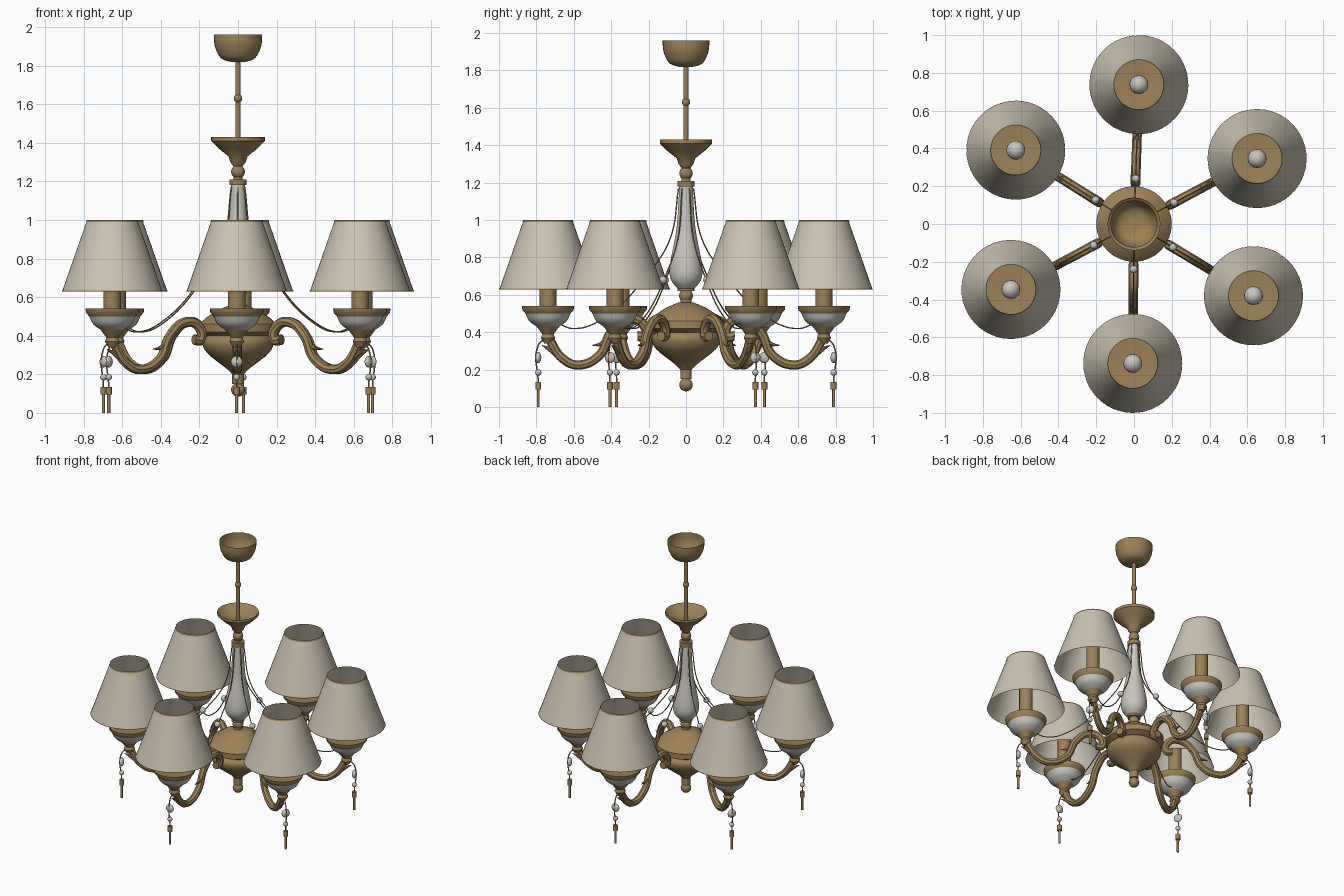
import bpy, bmesh, math
from mathutils import Matrix, Vector


def material(name, red, green, blue):
    mat = bpy.data.materials.new(name)
    mat.use_nodes = True
    colour = (red, green, blue, 1)
    mat.diffuse_color = colour
    mat.node_tree.nodes["Principled BSDF"].inputs["Base Color"].default_value = colour
    return mat


def smooth_object(obj):
    bpy.ops.object.select_all(action='DESELECT')
    bpy.context.view_layer.objects.active = obj
    obj.select_set(True)
    bpy.ops.object.shade_smooth_by_angle(angle=math.radians(40))


def add_object(name, data, mat):
    data.materials.append(mat)
    obj = bpy.data.objects.new(name, data)
    bpy.context.collection.objects.link(obj)
    return obj


def mesh_object(name, bm, mat, x):
    bmesh.ops.recalc_face_normals(bm, faces=bm.faces)
    bm.transform(Matrix.Translation((x, 0, 0)))
    mesh = bpy.data.meshes.new(name)
    bm.to_mesh(mesh)
    bm.free()
    obj = add_object(name, mesh, mat)
    smooth_object(obj)
    return obj


def lathe(name, mat, profile, x=0, sides=32):
    """Turn a (radius, height) profile about a vertical axis at x."""
    bm = bmesh.new()
    verts = [bm.verts.new((radius, 0, height)) for radius, height in profile]
    edges = [bm.edges.new(pair) for pair in zip(verts, verts[1:])]
    bmesh.ops.spin(bm, geom=verts + edges, cent=(0, 0, 0), axis=(0, 0, 1),
                   angle=math.tau, steps=sides, use_duplicate=False)
    bmesh.ops.remove_doubles(bm, verts=bm.verts, dist=0.0001)
    return mesh_object(name, bm, mat, x)


def cylinder(name, mat, radius, bottom, top, x=0, sides=16):
    outline = [(0, bottom), (radius, bottom), (radius, top), (0, top)]
    return lathe(name, mat, outline, x, sides)


def ball(name, mat, radius, height, x=0, flatten=1):
    bm = bmesh.new()
    bmesh.ops.create_uvsphere(bm, u_segments=16, v_segments=10, radius=radius)
    bm.transform(Matrix.Translation((0, 0, height)) @ Matrix.Diagonal((flatten, 1, 1, 1)))
    return mesh_object(name, bm, mat, x)


def tube(name, mat, path, thickness, end_scale=1):
    """Round tube through (distance from axis, height) points."""
    curve = bpy.data.curves.new(name, 'CURVE')
    curve.dimensions = '3D'
    curve.fill_mode = 'FULL'
    curve.bevel_depth = thickness
    curve.bevel_resolution = 2
    curve.resolution_u = 8
    curve.use_fill_caps = True
    spline = curve.splines.new('BEZIER')
    spline.bezier_points.add(len(path) - 1)
    for i, (point, (distance, height)) in enumerate(zip(spline.bezier_points, path)):
        point.co = (distance, 0, height)
        point.handle_left_type = point.handle_right_type = 'AUTO'
        point.radius = 1 + (end_scale - 1) * i / (len(path) - 1)
    obj = add_object(name, curve, mat)
    bpy.ops.object.select_all(action='DESELECT')
    bpy.context.view_layer.objects.active = obj
    obj.select_set(True)
    bpy.ops.object.convert(target='MESH')
    obj = bpy.context.view_layer.objects.active
    smooth_object(obj)
    return obj


def rounded(profile, steps=4):
    """Refine a profile into a flowing curve through its points."""
    points = [Vector(p) for p in profile]
    padded = [points[0], *points, points[-1]]
    result = []
    for before, start, end, after in zip(padded, padded[1:], padded[2:], padded[3:]):
        for step in range(steps):
            t = step / steps
            leave, arrive = (end - before) / 2, (after - start) / 2
            bend = start.lerp(end, t * t * (3 - 2 * t))
            result.append(bend + leave * t * (1 - t) ** 2 - arrive * t * t * (1 - t))
    return result + [points[-1]]


def shade_radius(height):
    return 0.26 - (height - SHADE_BOTTOM) * 0.35


def shade_band(name, mat, bottom, top, offset):
    profile = [(shade_radius(height) + offset, height) for height in (bottom, top)]
    return lathe(name, mat, profile, REACH, sides=48)


old_cube = bpy.data.objects.get("Cube")
if old_cube:
    bpy.data.objects.remove(old_cube)

gold = material("antique gold", 0.34, 0.22, 0.09)
cream = material("cream fabric", 0.6, 0.55, 0.45)
white = material("milky glass", 0.58, 0.56, 0.51)

REACH = 0.738
SHADE_BOTTOM, SHADE_TOP = 0.63, 1.0
PENDANT = 0.79

# Ceiling canopy and rod
lathe("ceiling_canopy", gold,
      rounded([(0.125, 1.96), (0.12, 1.9), (0.09, 1.84), (0.04, 1.82), (0, 1.82)]))
cylinder("rod", gold, 0.013, 1.37, 1.82)
ball("rod_knob", gold, 0.022, 1.63)

# Upper dish with its turned neck
lathe("upper_dish", gold, [(0, 1.37), (0.1, 1.39), (0.14, 1.43), (0.14, 1.41),
                           (0.1, 1.37), (0.05, 1.33), (0.04, 1.3), (0.025, 1.28)])
cylinder("upper_neck", gold, 0.024, 1.2, 1.3)
ball("upper_bead", gold, 0.036, 1.25, flatten=1)
cylinder("column_cap", gold, 0.045, 1.18, 1.21, sides=32)

# Glass column and collar below it
lathe("glass_column", white, rounded([(0.036, 1.18), (0.05, 0.96), (0.086, 0.76),
                                      (0.08, 0.68), (0.04, 0.63)]))
cylinder("column_seat", gold, 0.045, 0.62, 0.64, sides=32)
cylinder("column_collar", gold, 0.03, 0.55, 0.62)
ball("collar_bead", gold, 0.037, 0.595)

# Hub that carries the arms, with its finial
lathe("hub_top", gold, [(0, 0.56), (0.04, 0.56), (0.11, 0.53), (0.17, 0.49), (0.2, 0.46),
                        (0.2, 0.42), (0.16, 0.4)])
lathe("hub_bowl", gold, rounded([(0.16, 0.4), (0.185, 0.37), (0.16, 0.31),
                                 (0.06, 0.23), (0.03, 0.2)]))
cylinder("finial_stem", gold, 0.03, 0.15, 0.2)
ball("finial", gold, 0.036, 0.12)

# Fabric shade with gold edging
arm_parts = []
build = arm_parts.append
build(shade_band("shade", cream, SHADE_BOTTOM, SHADE_TOP, 0))
build(shade_band("shade_top_trim", gold, SHADE_TOP - 0.01, SHADE_TOP, 0.002))
build(shade_band("shade_bottom_trim", gold, SHADE_BOTTOM, SHADE_BOTTOM + 0.005, 0.002))

# Cup, candle and bulb
build(lathe("cup_rim", gold, [(0, 0.53), (0.06, 0.53), (0.13, 0.54), (0.14, 0.54),
                              (0.137, 0.52), (0.12, 0.5)], REACH))
build(lathe("cup_bowl", white, rounded([(0.12, 0.5), (0.1, 0.46), (0.06, 0.43)]), REACH))
build(lathe("cup_base", gold, [(0.06, 0.43), (0.03, 0.39), (0.038, 0.37), (0.02, 0.34),
                               (0, 0.34)], REACH))
build(cylinder("candle", gold, 0.045, 0.53, 0.78, REACH, sides=24))
build(ball("bulb", white, 0.05, 0.82, REACH))

# Scrolled arm with leaves
build(tube("scroll_arm", gold, [(0.735, 0.37), (0.66, 0.26), (0.575, 0.225), (0.46, 0.28),
                                (0.4, 0.4), (0.31, 0.47), (0.235, 0.45), (0.22, 0.38),
                                (0.26, 0.38)], 0.024, end_scale=1.1))
build(tube("inner_leaf", gold, [(0.39, 0.42), (0.45, 0.34), (0.5, 0.33)], 0.022, end_scale=0.1))
build(tube("outer_leaf", gold, [(0.66, 0.26), (0.73, 0.31), (0.77, 0.33)], 0.022, end_scale=0.1))

# Draped chain with one bead
build(tube("draped_chain", gold, [(0.04, 1.17), (0.085, 0.9), (0.19, 0.73), (0.45, 0.47),
                                  (0.6, 0.42), (0.69, 0.45)], 0.0035))
build(ball("chain_bead", white, 0.021, 0.68, 0.24))

# Pendant hanging outside the cup
build(tube("pendant_hook", gold, [(0.75, 0.37), (PENDANT, 0.33), (PENDANT, 0.13)], 0.004))
build(ball("pendant_crystal", white, 0.03, 0.265, PENDANT, flatten=0.55))
build(ball("pendant_bead", white, 0.017, 0.185, PENDANT))
build(cylinder("pendant_cap", gold, 0.016, 0.095, 0.135, PENDANT))
build(cylinder("pendant_rod", gold, 0.008, 0, 0.1, PENDANT))

# Repeat the arm around the hub, slightly unevenly as hung by hand
first_angle, *other_angles = [88, 28, -31, -90.5, -152, 148]
for part in arm_parts:
    part.rotation_euler.z = math.radians(first_angle)
    for angle in other_angles:
        repeat = part.copy()
        repeat.rotation_euler.z = math.radians(angle)
        bpy.context.collection.objects.link(repeat)
